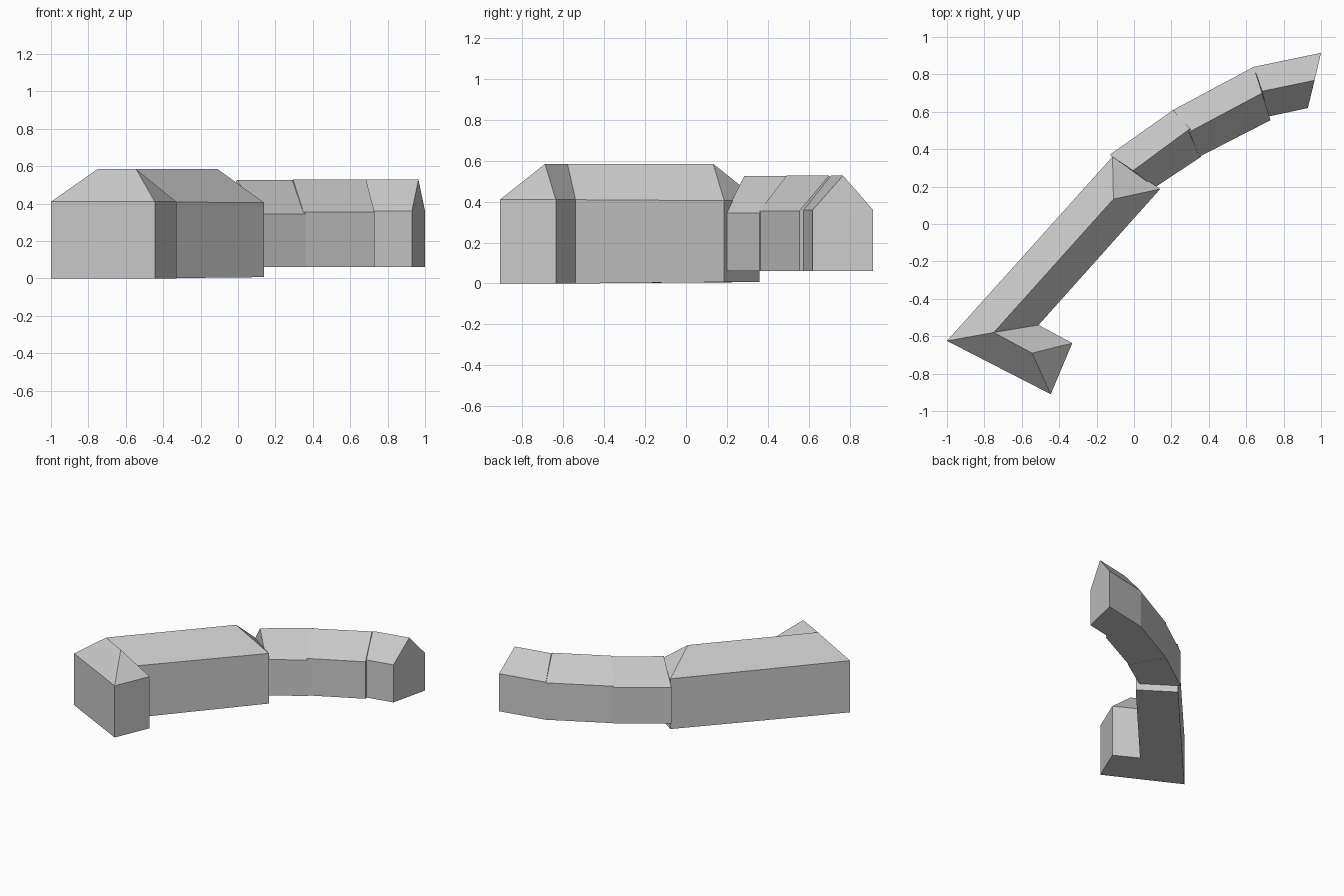
import bpy
import bmesh

cube = bpy.data.objects.get("Cube")
if cube:
    bpy.data.objects.remove(cube)

grey = bpy.data.materials.new("plain_grey")
grey.use_nodes = True
colour = (0.6, 0.6, 0.6, 1)
grey.diffuse_color = colour
grey.node_tree.nodes["Principled BSDF"].inputs["Base Color"].default_value = colour


def roofed_block(name, sections, ridge_z):
    """Loft a pitched-roof building through (outer, ridge, inner, base, eave) sections."""
    bm = bmesh.new()
    rings = []
    for outer, ridge, inner, base, eave in sections:
        corners = [(outer, base), (outer, eave), (ridge, ridge_z), (inner, eave), (inner, base)]
        rings.append([bm.verts.new((*xy, z)) for xy, z in corners])
    # walls, roof slopes and floor
    for a, b in zip(rings, rings[1:]):
        for i in range(len(a)):
            j = (i + 1) % len(a)
            bm.faces.new((a[i], a[j], b[j], b[i]))
    # end walls with a hip or gable above
    for ring in (rings[0], rings[-1]):
        bm.faces.new((ring[0], ring[1], ring[3], ring[4]))
        bm.faces.new(ring[1:4])
    bmesh.ops.recalc_face_normals(bm, faces=bm.faces[:])
    mesh = bpy.data.meshes.new(name)
    bm.to_mesh(mesh)
    bm.free()
    mesh.materials.append(grey)
    obj = bpy.data.objects.new(name, mesh)
    bpy.context.collection.objects.link(obj)
    return obj


# Tall hipped building: long range turning a mitred corner into a short wing
roofed_block("main_building", [
    ((-0.115, 0.36), (-0.11, 0.133), (0.14, 0.187), 0.007, 0.405),
    ((-1.0, -0.625), (-0.75, -0.58), (-0.51, -0.54), 0.0, 0.41),
    ((-0.445, -0.91), (-0.545, -0.69), (-0.33, -0.637), 0.0, 0.41),
], 0.585)

# Lower gabled range: three blocks following a curve
roofed_block("inner_block", [
    ((-0.13, 0.37), (-0.005, 0.285), (0.11, 0.195), 0.06, 0.345),
    ((0.21, 0.61), (0.3, 0.51), (0.36, 0.36), 0.06, 0.345),
], 0.527)
roofed_block("middle_block", [
    ((0.21, 0.61), (0.295, 0.492), (0.35, 0.36), 0.062, 0.355),
    ((0.64, 0.84), (0.685, 0.7), (0.73, 0.555), 0.062, 0.355),
], 0.528)
roofed_block("end_block", [
    ((0.64, 0.84), (0.685, 0.71), (0.72, 0.575), 0.062, 0.36),
    ((1.0, 0.915), (0.965, 0.768), (0.93, 0.62), 0.062, 0.36),
], 0.528)
